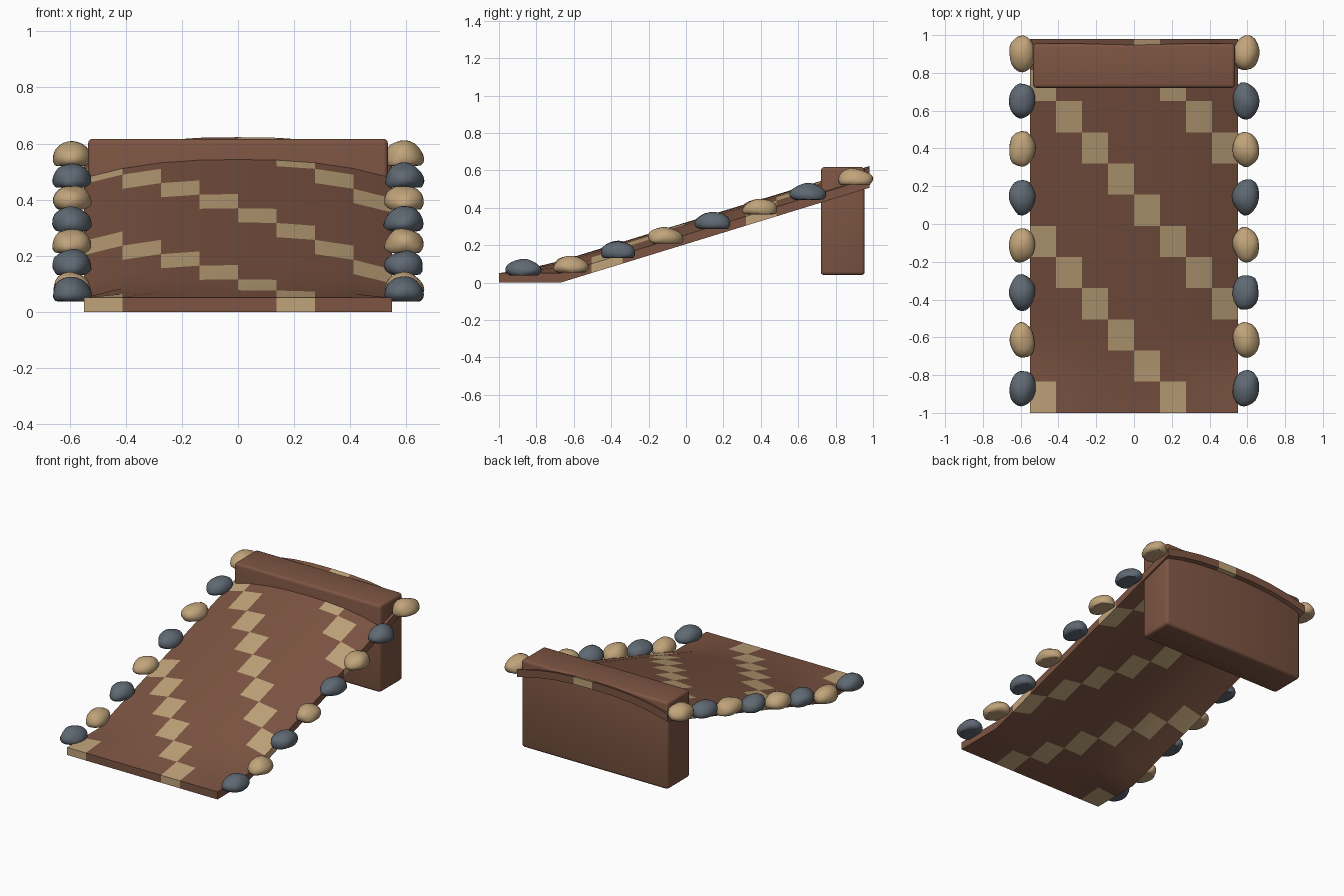
import bpy, bmesh, math, random
from mathutils import Vector, noise

cube = bpy.data.objects.get("Cube")
if cube:
    bpy.data.objects.remove(cube, do_unlink=True)
random.seed(4)


def material(name, rgb):
    m = bpy.data.materials.new(name)
    m.use_nodes = True
    m.diffuse_color = (*rgb, 1)
    bsdf = m.node_tree.nodes["Principled BSDF"]
    bsdf.inputs["Base Color"].default_value = (*rgb, 1)
    bsdf.inputs["Roughness"].default_value = 0.8
    return m


brown = material("brown wood", (0.205, 0.09, 0.055))
tan = material("sandy tan", (0.53, 0.37, 0.195))
grey = material("slate grey", (0.115, 0.14, 0.17))


def finish(name, bm, mats, angle):
    bmesh.ops.recalc_face_normals(bm, faces=bm.faces)
    mesh = bpy.data.meshes.new(name)
    bm.to_mesh(mesh)
    bm.free()
    for m in mats:
        mesh.materials.append(m)
    ob = bpy.data.objects.new(name, mesh)
    bpy.context.collection.objects.link(ob)
    bpy.ops.object.select_all(action='DESELECT')
    ob.select_set(True)
    bpy.context.view_layer.objects.active = ob
    bpy.ops.object.shade_smooth_by_angle(angle=math.radians(angle))
    return ob


COLS, ROWS = 8, 12
HALF, FRONT, BACK = 0.55, -1.0, 0.98
THICK = 0.05


def edge_height(y):
    return THICK + 0.307 * max(0, y + 0.67)


def ramp_top(x, y):
    # Crowned across its width, with the crown fading out at the front lip
    crown = 0.066 * (1 - abs(x / HALF) ** 2.5)
    return edge_height(y) + crown * min(1, ((y + 1) / 0.33) ** 1.3)


# Ramp deck: a grid of cells with a diagonal tan pattern through its thickness
bm = bmesh.new()
layers = []
for drop in (0, THICK):
    layer = []
    for r in range(ROWS + 1):
        y = FRONT + (BACK - FRONT) * r / ROWS
        xs = [-HALF + 2 * HALF * c / COLS for c in range(COLS + 1)]
        layer.append([bm.verts.new((x, y, ramp_top(x, y) - drop)) for x in xs])
    layers.append(layer)


def add_face(verts, c, r):
    bm.faces.new(verts).material_index = int((c + r) % 5 == 0)


top, low = layers
for r in range(ROWS):
    for c in range(COLS):
        for g in layers:
            add_face((g[r][c], g[r][c + 1], g[r + 1][c + 1], g[r + 1][c]), c, r)
    for c, k in ((0, 0), (COLS - 1, COLS)):
        add_face((top[r][k], top[r + 1][k], low[r + 1][k], low[r][k]), c, r)
for c in range(COLS):
    for r, k in ((0, 0), (ROWS - 1, ROWS)):
        add_face((top[k][c], top[k][c + 1], low[k][c + 1], low[k][c]), c, r)
finish("ramp_deck", bm, (brown, tan), 30)

# Support block under and through the high end
bm = bmesh.new()
bmesh.ops.create_cube(bm, size=1)
for v in bm.verts:
    v.co = Vector((v.co.x * 1.07, v.co.y * 0.235 + 0.838, v.co.z * 0.577 + 0.3285))
bmesh.ops.bevel(bm, geom=bm.edges[:], offset=0.018, segments=3,
                profile=0.5, affect='EDGES')
finish("support_block", bm, (brown,), 40)


# Border stones: lumpy pebbles with flattened undersides
def stone(name, x, y, mat):
    bm = bmesh.new()
    bmesh.ops.create_icosphere(bm, subdivisions=3, radius=1)
    seed = Vector([random.uniform(-9, 9) for _ in range(3)])
    turn = random.uniform(-0.15, 0.15)
    base = edge_height(y) + 0.012
    for v in bm.verts:
        p = v.co * (1 + 0.13 * noise.noise(v.co * 1.1 + seed))
        px = 0.069 * p.x * math.cos(turn) - 0.095 * p.y * math.sin(turn)
        py = 0.069 * p.x * math.sin(turn) + 0.095 * p.y * math.cos(turn)
        pz = p.z * (0.063 if p.z > 0 else 0.045)
        v.co = (x + px, y + py, base + max(pz, -0.025))
    finish(name, bm, (mat,), 35)


for side, sx in (("left", 1), ("right", -1)):
    for i in range(8):
        y = -0.87 + i * 0.2535
        stone(f"{side}_stone_{i + 1}", sx * 0.592, y, tan if i % 2 else grey)
